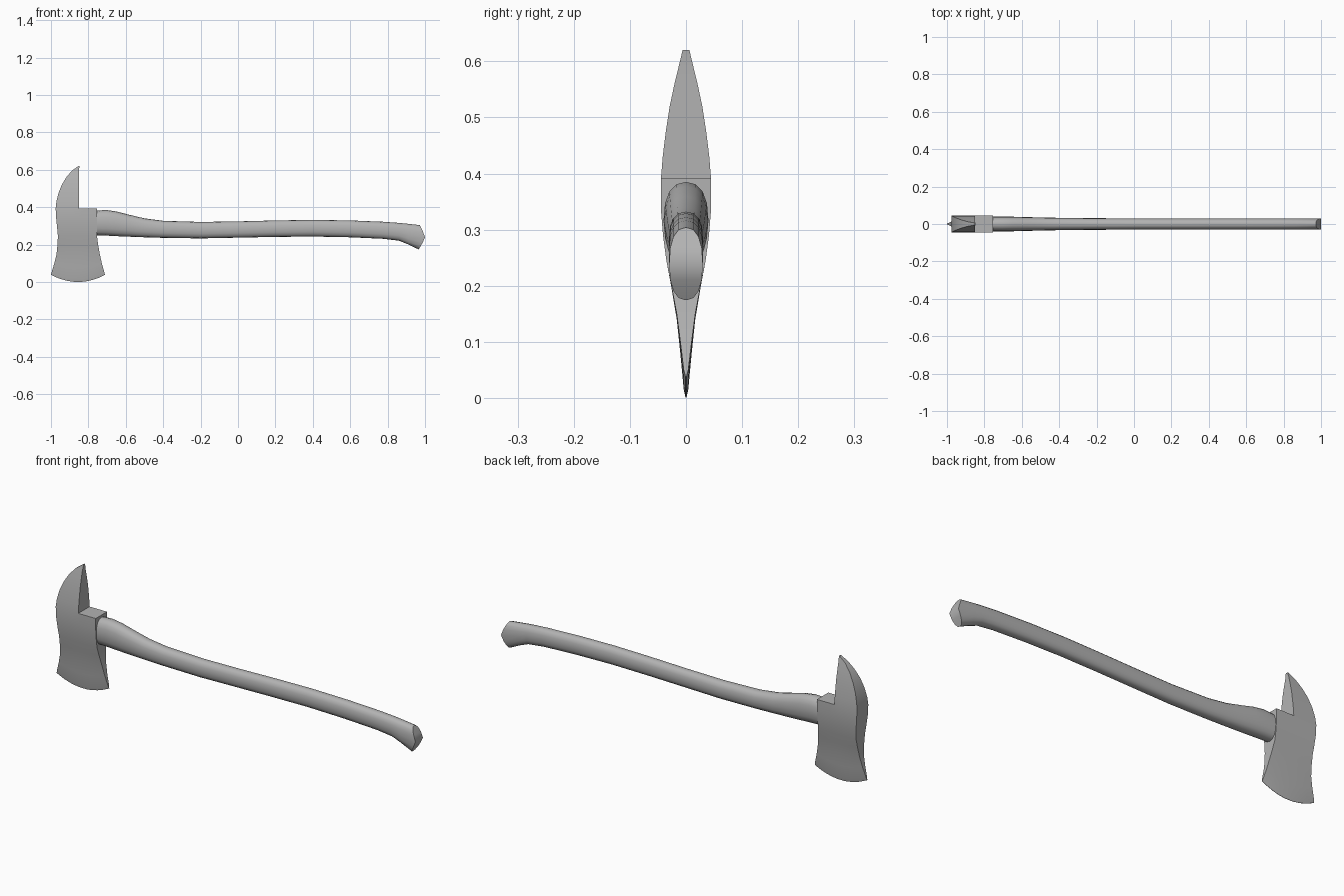
import bpy, bmesh
from math import cos, sin, pi, copysign, radians

if "Cube" in bpy.data.objects:
    bpy.data.objects.remove(bpy.data.objects["Cube"])

# dark grey shared by both parts
grey = bpy.data.materials.new("dark_grey")
grey.diffuse_color = (0.45, 0.45, 0.45, 1)
grey.use_nodes = True
grey.node_tree.nodes["Principled BSDF"].inputs["Base Color"].default_value = grey.diffuse_color


def finish(bm, name, angle):
    bmesh.ops.recalc_face_normals(bm, faces=bm.faces)
    mesh = bpy.data.meshes.new(name)
    bm.to_mesh(mesh)
    bm.free()
    mesh.materials.append(grey)
    ob = bpy.data.objects.new(name, mesh)
    bpy.context.collection.objects.link(ob)
    bpy.context.view_layer.objects.active = ob
    ob.select_set(True)
    bpy.ops.object.shade_smooth_by_angle(angle=radians(angle))
    ob.select_set(False)
    return ob


# Axe head: rows of (z, left x, right x, half thickness, sag of the cutting arc)
BLADE = [(0.038, -1.000, -0.711, 0.0008, 0.038),
         (0.050, -0.997, -0.714, 0.004, 0.036),
         (0.100, -0.982, -0.728, 0.010, 0.022),
         (0.150, -0.970, -0.739, 0.0165, 0.010),
         (0.200, -0.965, -0.748, 0.026, 0.003),
         (0.245, -0.963, -0.754, 0.035, 0),
         (0.290, -0.967, -0.754, 0.041, 0),
         (0.340, -0.972, -0.754, 0.045, 0),
         (0.392, -0.975, -0.754, 0.0445, 0)]
PICK = [(0.430, -0.971, -0.850, 0.0415, 0),
        (0.475, -0.960, -0.850, 0.036, 0),
        (0.520, -0.942, -0.850, 0.029, 0),
        (0.560, -0.918, -0.850, 0.0205, 0),
        (0.595, -0.888, -0.850, 0.012, 0),
        (0.620, -0.853, -0.848, 0.006, 0)]
N, K = 9, 5                                   # columns in blade, columns in pick
SPLIT = (0.975 - 0.850) / (0.975 - 0.754)     # where the pick back meets the eye block

bm = bmesh.new()
front, back = [], []
for i, (z, xl, xr, t, sag) in enumerate(BLADE + PICK):
    if i < len(BLADE):
        us = [SPLIT * j / (K - 1) for j in range(K)]
        us += [SPLIT + (1 - SPLIT) * j / (N - K) for j in range(1, N - K + 1)]
    else:
        us = [j / (K - 1) for j in range(K)]
    pts = [(xl + (xr - xl) * u, z - sag * 4 * u * (1 - u)) for u in us]
    front.append([bm.verts.new((x, -t, zz)) for x, zz in pts])
    back.append([bm.verts.new((x, t, zz)) for x, zz in pts])
twin = {a: b for ra, rb in zip(front, back) for a, b in zip(ra, rb)}
for lo, hi in zip(front, front[1:]):
    for j in range(min(len(lo), len(hi)) - 1):
        quad = (lo[j], lo[j + 1], hi[j + 1], hi[j])
        bm.faces.new(quad)
        bm.faces.new([twin[v] for v in reversed(quad)])
# close the rim between the two cheeks
for e in [e for e in bm.edges if e.is_boundary and e.verts[0] in twin]:
    a, b = e.verts
    bm.faces.new((a, b, twin[b], twin[a]))
finish(bm, "axe_head", 35)

# Handle: stations of (x, bottom z, top z, half width)
HANDLE = [(-0.765, 0.250, 0.381, 0.040), (-0.705, 0.248, 0.385, 0.040),
          (-0.650, 0.245, 0.377, 0.039), (-0.580, 0.242, 0.359, 0.037),
          (-0.500, 0.239, 0.340, 0.035), (-0.400, 0.236, 0.327, 0.033),
          (-0.200, 0.233, 0.321, 0.031), (0.000, 0.237, 0.324, 0.030),
          (0.200, 0.241, 0.329, 0.030), (0.400, 0.243, 0.332, 0.030),
          (0.600, 0.239, 0.329, 0.030), (0.775, 0.231, 0.322, 0.030),
          (0.860, 0.221, 0.316, 0.030), (0.910, 0.201, 0.311, 0.030)]
S = 16


def ring(bm, x, lo, hi, w):
    verts = []
    for k in range(S):
        a = 2 * pi * k / S
        c, s = [copysign(abs(f) ** 0.85, f) for f in (sin(a), cos(a))]
        verts.append(bm.verts.new((x, w * c, (lo + hi) / 2 + (hi - lo) / 2 * s)))
    return verts


bm = bmesh.new()
rings = [ring(bm, *h) for h in HANDLE]
# the knob end is a blunt wedge, furthest out at mid height
end = ring(bm, 1.0, 0.174, 0.304, 0.030)
for v in end:
    d = (v.co.z - 0.239) / 0.065
    v.co.x = 1.0 - (0.028 if d > 0 else 0.034) * abs(d) ** 1.2
rings.append(end)
for a, b in zip(rings, rings[1:]):
    for k in range(S):
        bm.faces.new((a[k], a[(k + 1) % S], b[(k + 1) % S], b[k]))
bm.faces.new(rings[0])
# cap the knob with strips running across the width
for k in range(S // 2):
    quad = [end[k], end[k + 1], end[-k - 1], end[-k % S]]
    bm.faces.new(list(dict.fromkeys(quad)))
finish(bm, "handle", 55)
